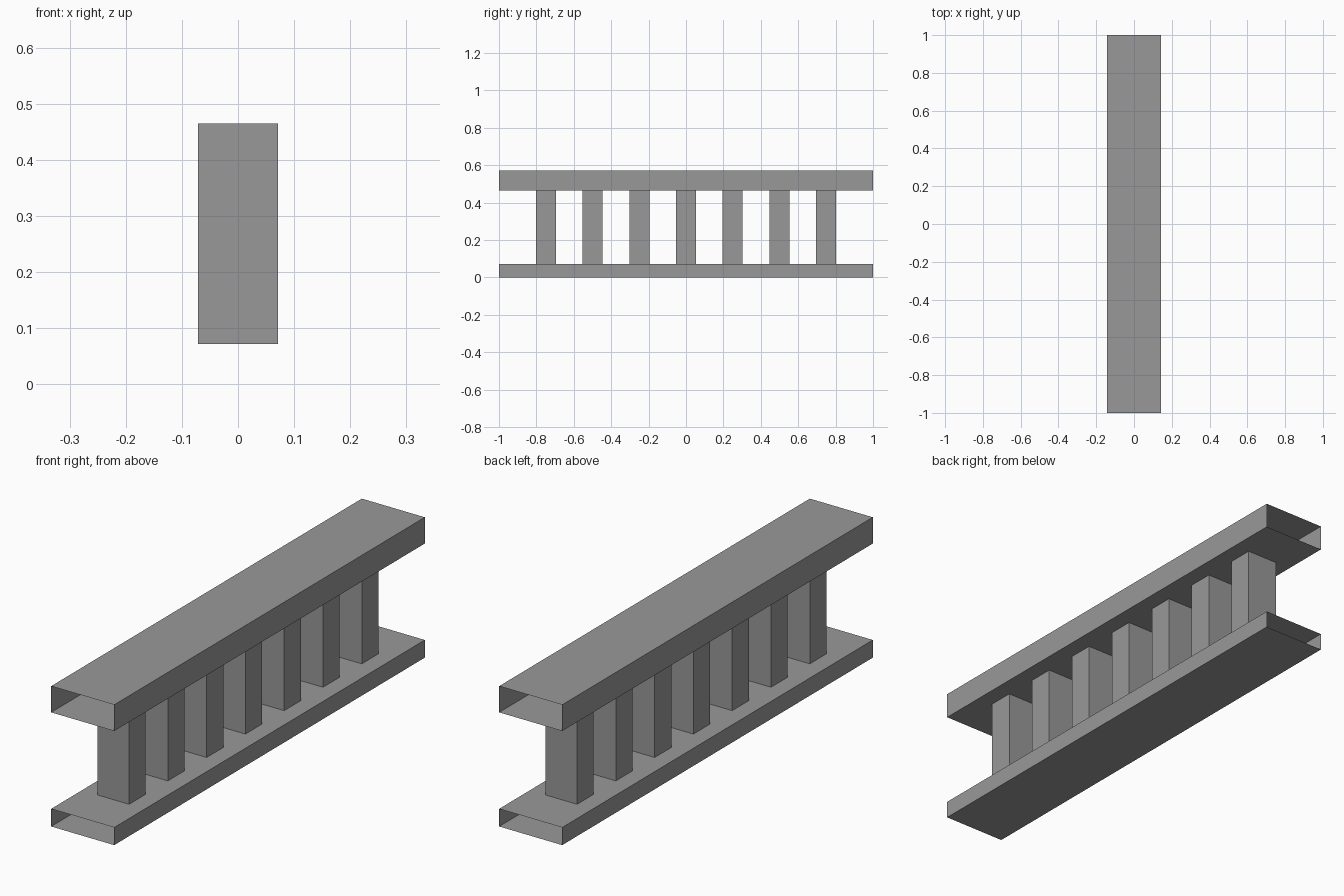
import bpy
import bmesh

if "Cube" in bpy.data.objects:
    bpy.data.objects.remove(bpy.data.objects["Cube"])

# Darker grey for every part
grey = bpy.data.materials.new("dark_grey")
grey.diffuse_color = (0.318, 0.318, 0.318, 1)
grey.use_nodes = True
grey.node_tree.nodes["Principled BSDF"].inputs["Base Color"].default_value = grey.diffuse_color


def open_box(name, center, size, open_axis):
    """Box with the two faces across open_axis removed (an open tube)."""
    bm = bmesh.new()
    bmesh.ops.create_cube(bm, size=1)
    bmesh.ops.scale(bm, vec=size, verts=bm.verts)
    ends = [f for f in bm.faces if abs(f.normal[open_axis]) > 0.9]
    bmesh.ops.delete(bm, geom=ends, context='FACES_ONLY')
    mesh = bpy.data.meshes.new(name)
    bm.to_mesh(mesh)
    bm.free()
    mesh.materials.append(grey)
    obj = bpy.data.objects.new(name, mesh)
    obj.location = center
    bpy.context.collection.objects.link(obj)
    return obj


WIDTH, LENGTH = 0.284, 2.0
BOTTOM_TOP, RAIL_BOTTOM, HEIGHT = 0.072, 0.465, 0.572

# Hollow rails, open at both ends
for name, z0, z1 in (("bottom_rail", 0, BOTTOM_TOP),
                     ("top_rail", RAIL_BOTTOM, HEIGHT)):
    open_box(name, (0, 0, (z0 + z1) / 2), (WIDTH, LENGTH, z1 - z0), 1)

# Seven evenly spaced square posts, open where they meet the rails
for i in range(7):
    open_box(f"baluster_{i + 1}",
             (0, (i - 3) * 0.2497, (BOTTOM_TOP + RAIL_BOTTOM) / 2),
             (0.142, 0.107, RAIL_BOTTOM - BOTTOM_TOP), 2)
